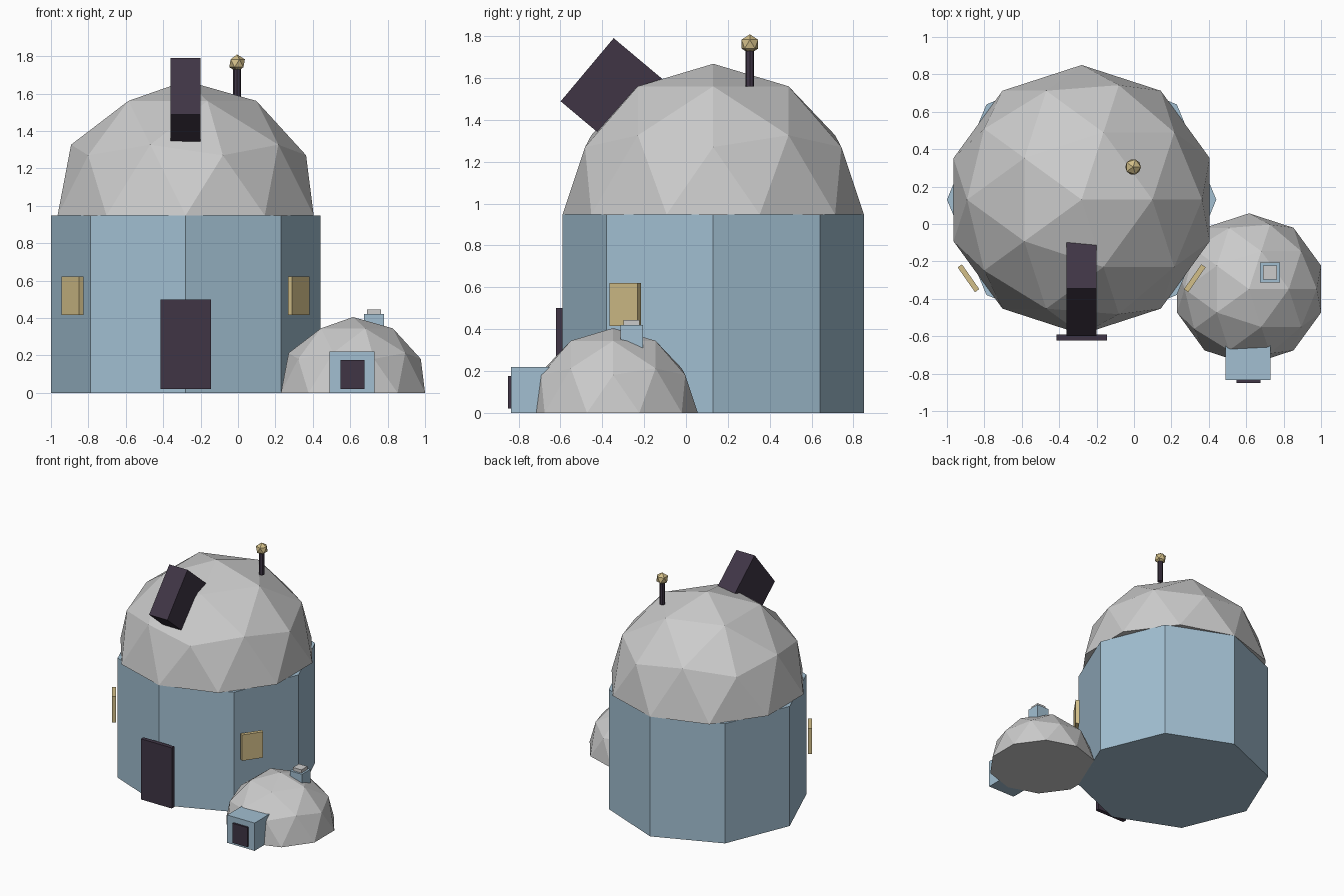
import bpy, bmesh
from math import radians
from mathutils import Matrix

if "Cube" in bpy.data.objects:
    bpy.data.objects.remove(bpy.data.objects["Cube"])


def material(name, color):
    m = bpy.data.materials.new(name)
    m.diffuse_color = (*color, 1)
    m.use_nodes = True
    m.node_tree.nodes["Principled BSDF"].inputs["Base Color"].default_value = m.diffuse_color
    return m


BLUE = material("blue_wall", (0.36, 0.52, 0.64))
DARK = material("dark_panel", (0.05, 0.036, 0.06))
GOLD = material("warm_yellow", (0.65, 0.52, 0.25))


def finish(bm, name, loc, mat=None, rot=(0, 0, 0)):
    bmesh.ops.recalc_face_normals(bm, faces=bm.faces)
    me = bpy.data.meshes.new(name)
    bm.to_mesh(me)
    bm.free()
    ob = bpy.data.objects.new(name, me)
    ob.location = loc
    ob.rotation_euler = [radians(a) for a in rot]
    if mat:
        me.materials.append(mat)
    bpy.context.collection.objects.link(ob)
    return ob


def box(name, loc, size, mat=None, rot=(0, 0, 0)):
    bm = bmesh.new()
    bmesh.ops.create_cube(bm, size=1, matrix=Matrix.Diagonal((*size, 1)))
    return finish(bm, name, loc, mat, rot)


def prism(name, x, y, z0, z1, radius, sides, mat):
    bm = bmesh.new()
    bmesh.ops.create_cone(bm, cap_ends=True, segments=sides,
                          radius1=radius, radius2=radius, depth=z1 - z0)
    return finish(bm, name, (x, y, (z0 + z1) / 2), mat)


def dome(name, loc, radius):
    # upper half of a faceted sphere, closed underneath
    bm = bmesh.new()
    bmesh.ops.create_icosphere(bm, subdivisions=2, radius=radius)
    low = [v for v in bm.verts if v.co.z < -0.01 * radius]
    bmesh.ops.delete(bm, geom=low, context='VERTS')
    rim = [e for e in bm.edges if e.is_boundary]
    bmesh.ops.contextual_create(bm, geom=rim)
    return finish(bm, name, loc)


# main tower and its dome
TX, TY = -0.28, 0.13
prism("tower_wall", TX, TY, 0, 0.948, 0.72, 8, BLUE)
dome("tower_dome", (TX, TY, 0.948), 0.72)
box("tower_door", (TX, -0.606, 0.26), (0.27, 0.032, 0.48), DARK)

# mirrored pair of windows
for side, label in ((1, "right"), (-1, "left")):
    box(f"window_{label}", (TX + side * 0.605, -0.29, 0.518),
        (0.028, 0.162, 0.205), GOLD, (0, 0, -35 * side))

# tilted telescope housing
box("telescope_housing", (TX, -0.319, 1.511), (0.16, 0.40, 0.394), DARK, (-40, 0, 0))

# mast with faceted ball
prism("mast", -0.005, 0.305, 1.56, 1.75, 0.021, 8, DARK)
bm = bmesh.new()
bmesh.ops.create_icosphere(bm, subdivisions=1, radius=0.047)
finish(bm, "mast_ball", (-0.005, 0.305, 1.762), GOLD)

# small side dome with porch and chimney
dome("side_dome", (0.615, -0.348, 0), 0.405)
box("porch", (0.61, -0.715, 0.11), (0.24, 0.24, 0.22), BLUE)
box("porch_door", (0.612, -0.839, 0.098), (0.13, 0.022, 0.155), DARK)
box("chimney", (0.727, -0.26, 0.36), (0.107, 0.107, 0.12), BLUE)
box("chimney_cap", (0.727, -0.26, 0.43), (0.075, 0.075, 0.03))
